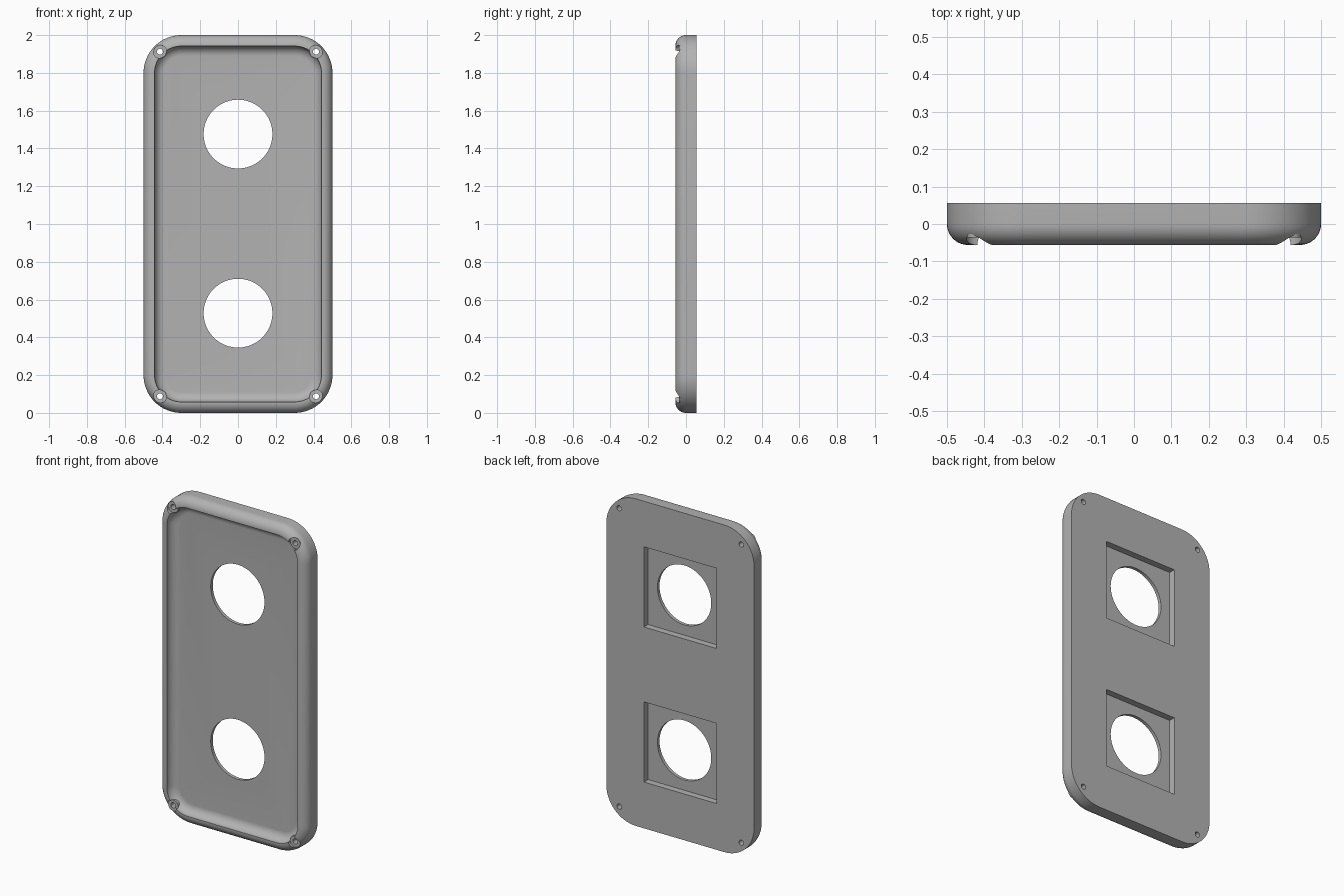
import bpy, bmesh, math
from mathutils import Matrix, Vector

if "Cube" in bpy.data.objects:
    bpy.data.objects.remove(bpy.data.objects["Cube"])

HALF_W, HALF_H, HALF_T, CORNER = 0.5, 1.0, 0.056, 0.2
EDGE = 0.056          # outer edge rounding and rim width
FLOOR = -0.004        # front recess floor
HOLES = (0.528, 1.476)

grey = bpy.data.materials.new("plain grey")
grey.use_nodes = True
colour = (0.45, 0.45, 0.45, 1)
grey.diffuse_color = colour
grey.node_tree.nodes["Principled BSDF"].inputs["Base Color"].default_value = colour


def make_object(name, bm):
    bmesh.ops.recalc_face_normals(bm, faces=bm.faces)
    mesh = bpy.data.meshes.new(name)
    bm.to_mesh(mesh)
    bm.free()
    mesh.materials.append(grey)
    obj = bpy.data.objects.new(name, mesh)
    bpy.context.collection.objects.link(obj)
    return obj


def add_cylinder(bm, x, z, radius, y0, y1, sides):
    place = Matrix.Translation((x, (y0 + y1) / 2, z)) @ Matrix.Rotation(math.pi / 2, 4, "X")
    bmesh.ops.create_cone(bm, cap_ends=True, segments=sides, radius1=radius,
                          radius2=radius, depth=abs(y1 - y0), matrix=place)


def rounded_ring(bm, inset, y, steps=16):
    radius = CORNER - inset
    verts = []
    for i, (sx, sz) in enumerate(((1, 1), (-1, 1), (-1, -1), (1, -1))):
        for k in range(steps + 1):
            a = math.pi / 2 * (i + k / steps)
            verts.append(bm.verts.new((sx * (HALF_W - CORNER) + radius * math.cos(a), y,
                                       HALF_H + sz * (HALF_H - CORNER) + radius * math.sin(a))))
    return verts


def quarter(n=10):
    return [math.pi / 2 * k / n for k in range(n + 1)]


# Plate section: flat back, rounded outer edge, filleted front recess
profile = [(0, HALF_T)]
profile += [(EDGE * (1 - math.cos(a)), -EDGE * math.sin(a)) for a in quarter()]
depth = FLOOR + HALF_T
profile += [(EDGE + 0.002 + depth * (1 - math.cos(a)), -HALF_T + depth * math.sin(a))
            for a in quarter()]
bm = bmesh.new()
rings = [rounded_ring(bm, inset, y) for inset, y in profile]
for lower, upper in zip(rings, rings[1:]):
    for i in range(len(lower)):
        j = (i + 1) % len(lower)
        bm.faces.new((lower[i], lower[j], upper[j], upper[i]))
bm.faces.new(rings[0])
bm.faces.new(rings[-1])
plate = make_object("cover_plate", bm)

# Corner positions of the four screws
screws = [(sx * 0.413, HALF_H + sz * 0.912) for sx in (-1, 1) for sz in (-1, 1)]

# Screw bosses, joined to the plate
bm = bmesh.new()
for x, z in screws:
    add_cylinder(bm, x, z, 0.034, 0.02, -0.037, 32)
bosses = make_object("screw_bosses", bm)

# Counterbores above the bosses
bm = bmesh.new()
for x, z in screws:
    add_cylinder(bm, x, z, 0.035, -0.036, -0.2, 32)
counterbores = make_object("counterbore_cutter", bm)

# Square pockets in the back
bm = bmesh.new()
for z in HOLES:
    place = Matrix.Translation((0, HALF_T + 0.06, z)) @ Matrix.Diagonal((0.49, 0.2, 0.49, 1))
    bmesh.ops.create_cube(bm, size=1, matrix=place)
pockets = make_object("pocket_cutter", bm)

# Round openings and screw holes
bm = bmesh.new()
for z in HOLES:
    add_cylinder(bm, 0, z, 0.182, -0.2, 0.2, 96)
for x, z in screws:
    add_cylinder(bm, x, z, 0.016, -0.2, 0.2, 24)
openings = make_object("opening_cutter", bm)

bpy.ops.object.select_all(action="DESELECT")
plate.select_set(True)
bpy.context.view_layer.objects.active = plate
for tool, operation in ((bosses, "UNION"), (counterbores, "DIFFERENCE"),
                        (pockets, "DIFFERENCE"), (openings, "DIFFERENCE")):
    mod = plate.modifiers.new(tool.name, "BOOLEAN")
    mod.object, mod.operation, mod.solver = tool, operation, "EXACT"
    bpy.ops.object.modifier_apply(modifier=mod.name)
    bpy.data.objects.remove(tool)

bpy.ops.object.shade_smooth_by_angle(angle=math.radians(30))
